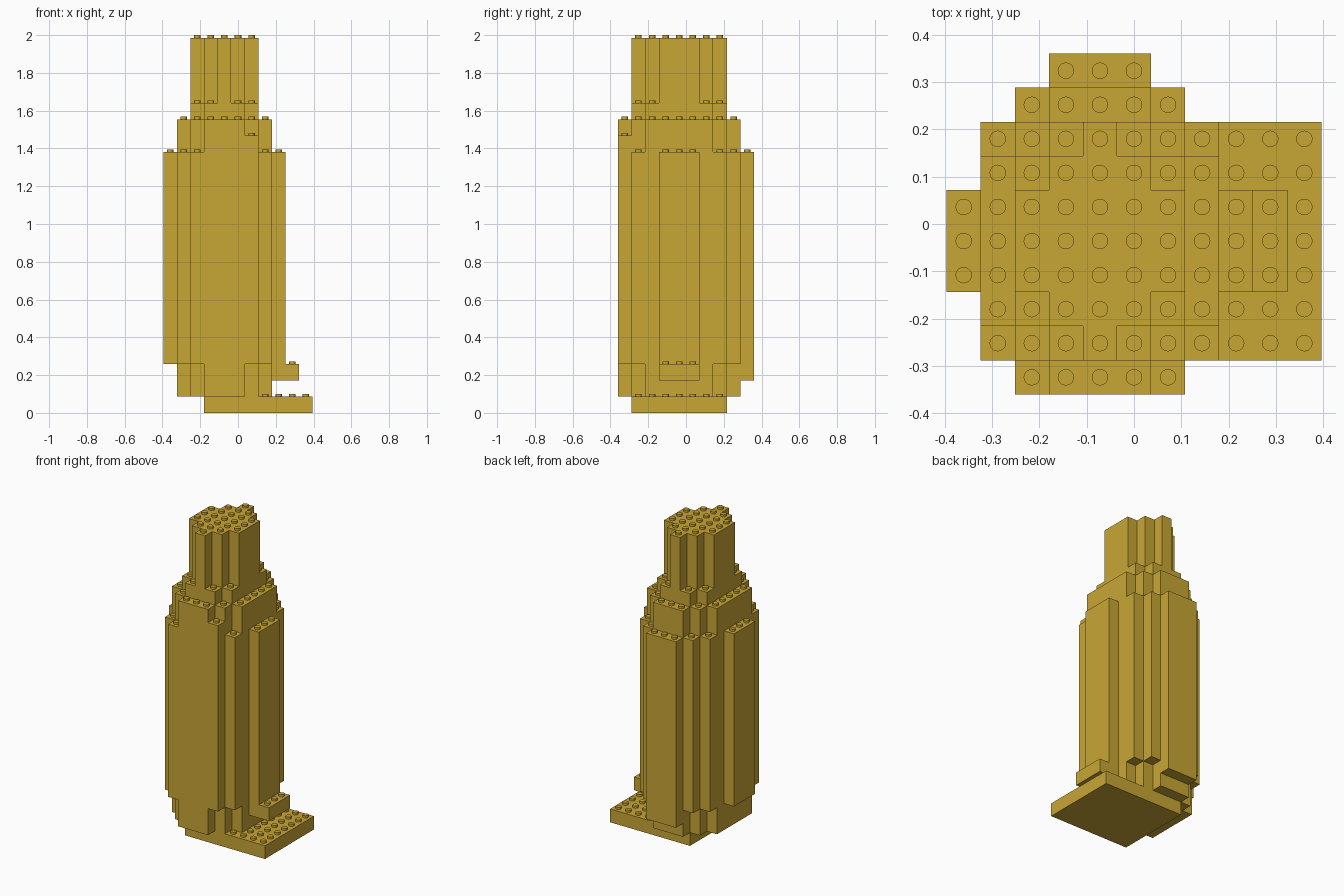
import bpy, bmesh, math
from mathutils import Matrix

if "Cube" in bpy.data.objects:
    bpy.data.objects.remove(bpy.data.objects["Cube"])

U = 2 / 556                      # small unit: 20 wide, 24 tall per block
P, H = 20 * U, 24 * U            # stud pitch and layer height
STUD_H, STUD_R = 4 * U, 4.8 * U
OX, OY = -5.5 * P, -5 * P        # grid origin

gold = bpy.data.materials.new("gold")
gold.diffuse_color = (0.584, 0.381, 0.036, 1)
gold.use_nodes = True
gold.node_tree.nodes["Principled BSDF"].inputs["Base Color"].default_value = gold.diffuse_color

# name, first layer, end layer, footprint rectangles (x0, x1, y0, y1) in studs
PARTS = [
    ("base_plate", 0, 1, [(3, 11, 1, 8)]),
    ("foot", 1, 3, [(1, 8, 2, 7), (2, 7, 1, 8), (3, 6, 0, 9)]),
    ("entrance_canopy", 2, 3, [(8, 10, 3, 6)]),
    ("rear_buttress", 2, 16, [(3, 6, 9, 10)]),
    ("main_shaft", 3, 16, [(0, 9, 3, 6), (1, 8, 1, 8), (2, 7, 0, 9)]),
    ("setback", 16, 18, [(1, 8, 2, 7), (2, 7, 1, 8), (3, 6, 0, 9)]),
    ("setback_corner", 16, 17, [(6, 7, 0, 1)]),
    ("crown_foot", 18, 19, [(2, 7, 2, 7), (3, 6, 1, 8)]),
    ("crown", 19, 23, [(2, 7, 3, 6), (3, 6, 2, 7), (4, 5, 1, 8)]),
]


def cells_of(rects):
    return {(i, j) for a, b, c, d in rects for i in range(a, b) for j in range(c, d)}


def add_layer(bm, cells, k):
    """One solid course of blocks with the outline of the given cells."""
    t = bmesh.new()
    for i, j in sorted(cells):
        t.faces.new([t.verts.new((OX + x * P, OY + y * P, k * H))
                     for x, y in ((i, j), (i + 1, j), (i + 1, j + 1), (i, j + 1))])
    bmesh.ops.remove_doubles(t, verts=t.verts[:], dist=1e-5)
    bmesh.ops.dissolve_limit(t, angle_limit=0.01, verts=t.verts[:], edges=t.edges[:])
    ext = bmesh.ops.extrude_face_region(t, geom=t.faces[:], use_keep_orig=True)
    top = [v for v in ext["geom"] if isinstance(v, bmesh.types.BMVert)]
    bmesh.ops.translate(t, verts=top, vec=(0, 0, H))
    bmesh.ops.recalc_face_normals(t, faces=t.faces[:])
    me = bpy.data.meshes.new("layer")
    t.to_mesh(me)
    t.free()
    bm.from_mesh(me)
    bpy.data.meshes.remove(me)


def add_stud(bm, i, j, z):
    m = Matrix.Translation((OX + (i + 0.5) * P, OY + (j + 0.5) * P, z + STUD_H / 2))
    bmesh.ops.create_cone(bm, cap_ends=True, segments=20, radius1=STUD_R,
                          radius2=STUD_R, depth=STUD_H, matrix=m)


# every occupied cell, to find which studs stay uncovered
filled = {(i, j, k) for _, a, b, r in PARTS for i, j in cells_of(r) for k in range(a, b)}

for name, k0, k1, rects in PARTS:
    bm = bmesh.new()
    cells = cells_of(rects)
    for k in range(k0, k1):
        add_layer(bm, cells, k)
    for i, j in sorted(cells):
        if (i, j, k1) not in filled:
            add_stud(bm, i, j, k1 * H)
    me = bpy.data.meshes.new(name)
    bm.to_mesh(me)
    bm.free()
    me.materials.append(gold)
    ob = bpy.data.objects.new(name, me)
    bpy.context.collection.objects.link(ob)
    # round stud sides, crisp block edges
    bpy.ops.object.select_all(action='DESELECT')
    ob.select_set(True)
    bpy.context.view_layer.objects.active = ob
    bpy.ops.object.shade_smooth_by_angle(angle=math.radians(30))
